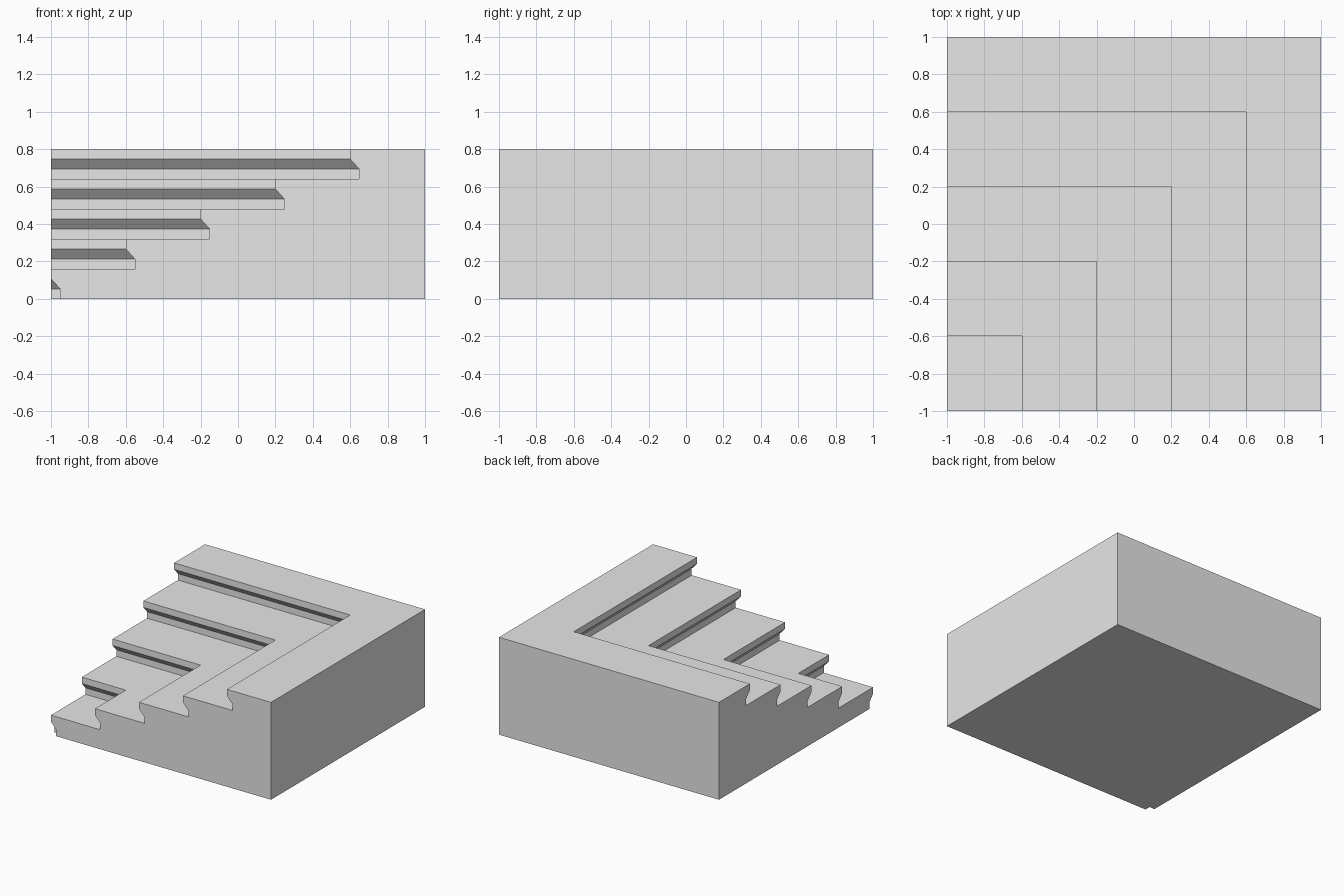
import bpy
import bmesh

cube = bpy.data.objects.get("Cube")
if cube:
    bpy.data.objects.remove(cube, do_unlink=True)

STEPS = 5
RISE = 0.16
RUN = 0.4
INSET = 0.048      # how far each riser sits behind its nosing

# Plain stone grey
grey = bpy.data.materials.new("plain_grey")
grey.use_nodes = True
colour = (0.8, 0.8, 0.8, 1.0)
grey.diffuse_color = colour
grey.node_tree.nodes["Principled BSDF"].inputs["Base Color"].default_value = colour

# Stair profile, from the back wall down over every nosing and riser
profile = [(1, 0), (1, STEPS * RISE)]
for step in reversed(range(STEPS)):
    edge = -1 + step * RUN
    foot = step * RISE
    profile += [(edge, foot + RISE),
                (edge, foot + RISE * 2 / 3),
                (edge + INSET, foot + RISE / 3),
                (edge + INSET, foot)]

# Sweep the profile round the inner corner, mitred on the diagonal
bm = bmesh.new()
left_end = [bm.verts.new((-1, p, z)) for p, z in profile]
mitre = [bm.verts.new((p, p, z)) for p, z in profile]
front_end = [bm.verts.new((p, -1, z)) for p, z in profile]
for a, b in ((left_end, mitre), (mitre, front_end)):
    for i in range(len(profile)):
        j = (i + 1) % len(profile)
        bm.faces.new((a[i], b[i], b[j], a[j]))

# Close both cut ends and join the points that meet at the lowest corner
bm.faces.new(left_end)
bm.faces.new(front_end)
bmesh.ops.remove_doubles(bm, verts=bm.verts, dist=0.0001)

# Treads and base become single flat faces
diagonals = [e for e in bm.edges if len(e.link_faces) == 2
             and e.link_faces[0].normal.length > 0
             and abs(e.verts[0].co.z - e.verts[1].co.z) < 0.0001
             and all(abs(v.co.x - v.co.y) < 0.0001 for v in e.verts)]
bmesh.ops.dissolve_edges(bm, edges=diagonals, use_verts=False)
bmesh.ops.recalc_face_normals(bm, faces=bm.faces)

mesh = bpy.data.meshes.new("corner_stairs")
bm.to_mesh(mesh)
bm.free()
mesh.materials.append(grey)
stairs = bpy.data.objects.new("corner_stairs", mesh)
bpy.context.collection.objects.link(stairs)
